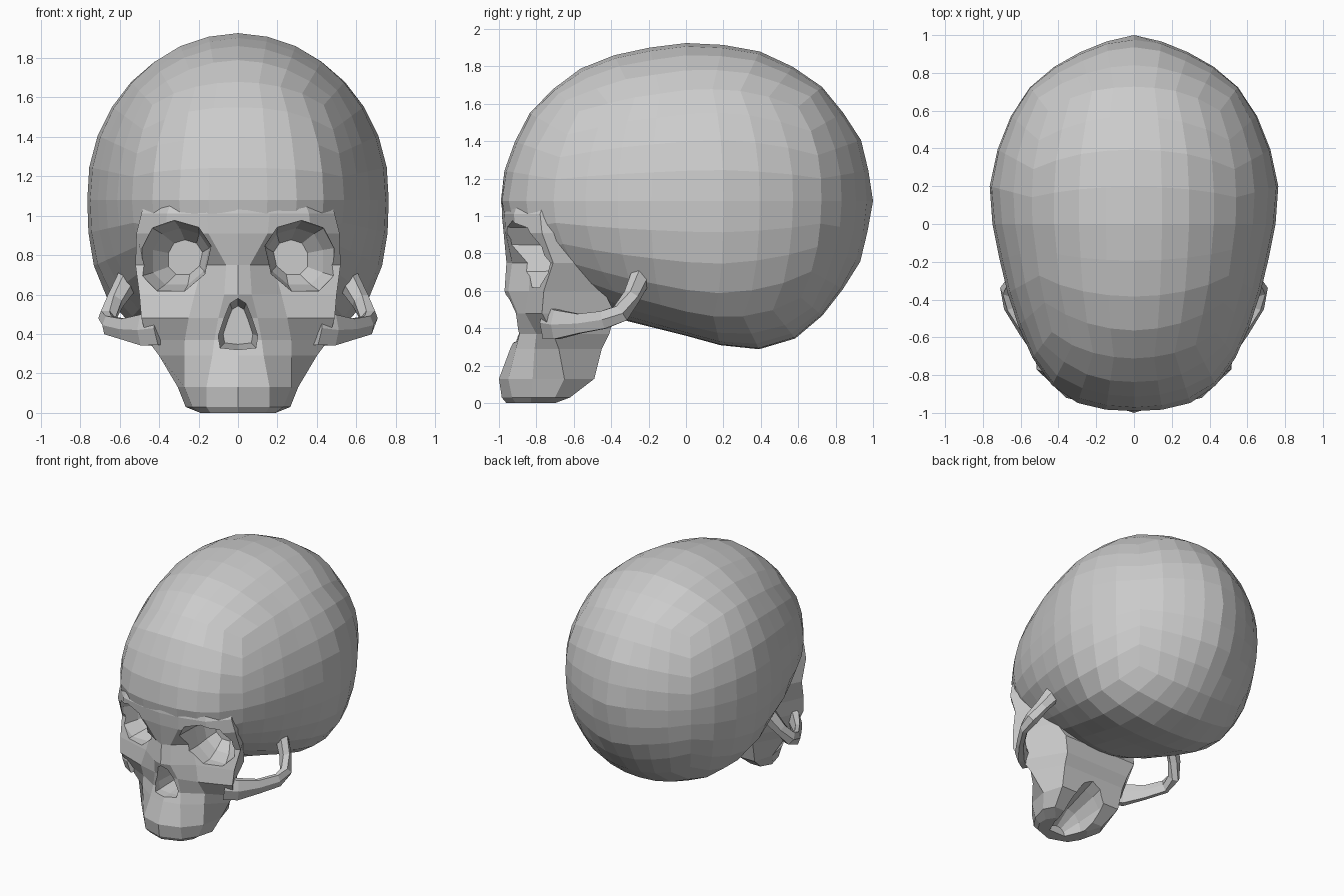
import bpy, bmesh, math
from mathutils import Vector
from mathutils.bvhtree import BVHTree

if "Cube" in bpy.data.objects:
    bpy.data.objects.remove(bpy.data.objects["Cube"])


def finish(name, bm):
    bmesh.ops.recalc_face_normals(bm, faces=bm.faces)
    me = bpy.data.meshes.new(name)
    bm.to_mesh(me)
    bm.free()
    ob = bpy.data.objects.new(name, me)
    bpy.context.collection.objects.link(ob)
    return ob


def skin(rings):
    """Skin a list of equal-length point rings and cap both ends."""
    bm = bmesh.new()
    vs = [[bm.verts.new(p) for p in r] for r in rings]
    n = len(vs[0])
    for a, b in zip(vs, vs[1:]):
        for i in range(n):
            j = (i + 1) % n
            bm.faces.new((a[i], a[j], b[j], b[i]))
    bm.faces.new(vs[0])
    bm.faces.new(vs[-1][::-1])
    return bm


def loft(name, rings):
    return finish(name, skin(rings))


def boolean(target, other, op):
    """Apply a boolean and discard the helper."""
    m = target.modifiers.new(op.lower(), 'BOOLEAN')
    m.operation, m.object, m.solver = op, other, 'EXACT'
    bpy.context.view_layer.objects.active = target
    bpy.ops.object.modifier_apply(modifier=m.name)
    bpy.data.objects.remove(other)


def power(v, p):
    return math.copysign(abs(v) ** p, v)


# Cranium: coronal sections (y, top, bottom, widest z, half width, lower squareness)
sections = [
    (-.99, 1.17, .98, 1.07, .12, 2), (-.945, 1.34, .86, 1.07, .31, 2),
    (-.82, 1.58, .72, 1.07, .48, 2), (-.61, 1.77, .57, 1.06, .59, 2),
    (-.32, 1.885, .44, 1.06, .685, 2.2), (0, 1.925, .36, 1.10, .75, 2.7),
    (.2, 1.915, .305, 1.12, .765, 2.8), (.36, 1.895, .285, 1.12, .735, 2.6),
    (.52, 1.825, .30, 1.12, .68, 2.4), (.69, 1.735, .42, 1.12, .59, 2.2),
    (.82, 1.58, .58, 1.10, .445, 2), (.93, 1.43, .75, 1.09, .25, 2),
    (1.0, 1.14, 1.04, 1.09, .05, 2)]
N = 48
rings = []
for y, top, bot, zc, hw, e in sections:
    ring = []
    for i in range(N):
        a = 2 * math.pi * i / N
        s, c = math.sin(a), math.cos(a)
        p = 1 if c > -.001 else 2 / e
        h = top - zc if c > 0 else zc - bot
        ring.append((hw * power(s, p), y, zc + h * power(c, p)))
    rings.append(ring)
form = skin(rings)
tree = BVHTree.FromBMesh(form)
form.free()

# Even quad ball projected onto that form
centre = Vector((0, 0, 1.08))
bm = bmesh.new()
bmesh.ops.create_cube(bm, size=2)
bmesh.ops.subdivide_edges(bm, edges=bm.edges, cuts=7, use_grid_fill=True)
for v in bm.verts:
    d = Vector([math.tan(c * math.pi / 4) for c in v.co])
    d = Vector((d.x * .76, d.y, d.z * .84)).normalized()
    hit = tree.ray_cast(centre, d)[0]
    v.co = hit if hit else centre + d * .8
skull = finish("skull", bm)

# Face block: horizontal half outlines from the midline round to the back
face = {
    1.12: [(0, -.975), (.15, -.955), (.32, -.88), (.46, -.75), (.44, -.50)],
    1.01: [(0, -.985), (.16, -.97), (.36, -.92), (.49, -.78), (.44, -.50)],
    .91: [(0, -.975), (.15, -.965), (.37, -.91), (.515, -.77), (.43, -.50)],
    .75: [(0, -.96), (.06, -.93), (.18, -.83), (.52, -.71), (.40, -.48)],
    .60: [(0, -.97), (.07, -.95), (.22, -.84), (.50, -.76), (.36, -.44)],
    .48: [(0, -.93), (.10, -.90), (.25, -.86), (.49, -.77), (.32, -.38)],
    .37: [(0, -.90), (.12, -.89), (.27, -.80), (.46, -.71), (.28, -.41)],
    .29: [(0, -.94), (.13, -.91), (.27, -.81), (.40, -.68), (.27, -.45)],
    .13: [(0, -1.0), (.16, -.95), (.27, -.82), (.305, -.65), (.26, -.49)],
    .03: [(0, -.985), (.16, -.93), (.23, -.83), (.265, -.70), (.22, -.62)],
    0: [(0, -.96), (.14, -.91), (.19, -.83), (.19, -.76), (.15, -.70)]}
rings = []
for z, half in face.items():
    full = half + [(-x, y) for x, y in half[:0:-1]]
    rings.append([(x, y, z) for x, y in full])
boolean(skull, loft("face", rings), 'UNION')

# Eye sockets: tapered pits that lean towards the midline
rim = [(-.18, .06), (-.12, .15), (.0, .185), (.11, .15), (.165, .05),
       (.165, -.09), (.09, -.165), (-.05, -.165), (-.15, -.08)]
for s in (-1, 1):
    rings = [[(s * (cx + x * k), y, .785 + z * k) for x, z in rim]
             for y, cx, k in ((-1.1, .325, 1.06), (-.74, .32, 1),
                              (-.64, .295, .82), (-.55, .27, .5))]
    boolean(skull, loft("socket_cutter", rings), 'DIFFERENCE')

# Nasal opening: pear-shaped pit
pear = [(0, .58), (.04, .555), (.07, .48), (.10, .39), (.09, .33),
        (0, .32), (-.09, .33), (-.10, .39), (-.07, .48), (-.04, .555)]
rings = [[(x * k, y, .43 + (z - .43) * k) for x, z in pear]
         for y, k in ((-1.1, 1), (-.85, 1), (-.65, .75))]
boolean(skull, loft("nose_cutter", rings), 'DIFFERENCE')

# Palate: arched groove under the upper jaw, open to the back
rings = []
for y, w, h in ((-.86, .07, .06), (-.74, .12, .15), (-.55, .15, .22), (-.36, .15, .29)):
    rings.append([(w * math.cos(math.pi * i / 6), y, h * math.sin(math.pi * i / 6))
                  for i in range(7)] + [(-w, y, -.1), (w, y, -.1)])
boolean(skull, loft("palate_cutter", rings), 'DIFFERENCE')

# Cheek arches: flattened bars from cheekbone to temple
path = [(.40, -.74, .43, .05, .10), (.48, -.69, .42, .045, .09),
        (.58, -.57, .425, .03, .06), (.66, -.44, .445, .03, .055),
        (.665, -.35, .48, .045, .055), (.62, -.29, .57, .045, .05),
        (.54, -.23, .70, .05, .07)]
for s, side in ((-1, "left"), (1, "right")):
    pts = [Vector((s * p[0], p[1], p[2])) for p in path]
    rings = []
    for i, (p, row) in enumerate(zip(pts, path)):
        t = (pts[min(i + 1, len(pts) - 1)] - pts[max(i - 1, 0)]).normalized()
        u = t.cross(Vector((0, 0, 1))).normalized()
        v = u.cross(t)
        rings.append([p + u * row[3] * math.cos(k * math.pi / 3)
                      + v * row[4] * math.sin(k * math.pi / 3) for k in range(6)])
    loft("cheek_arch_" + side, rings)
